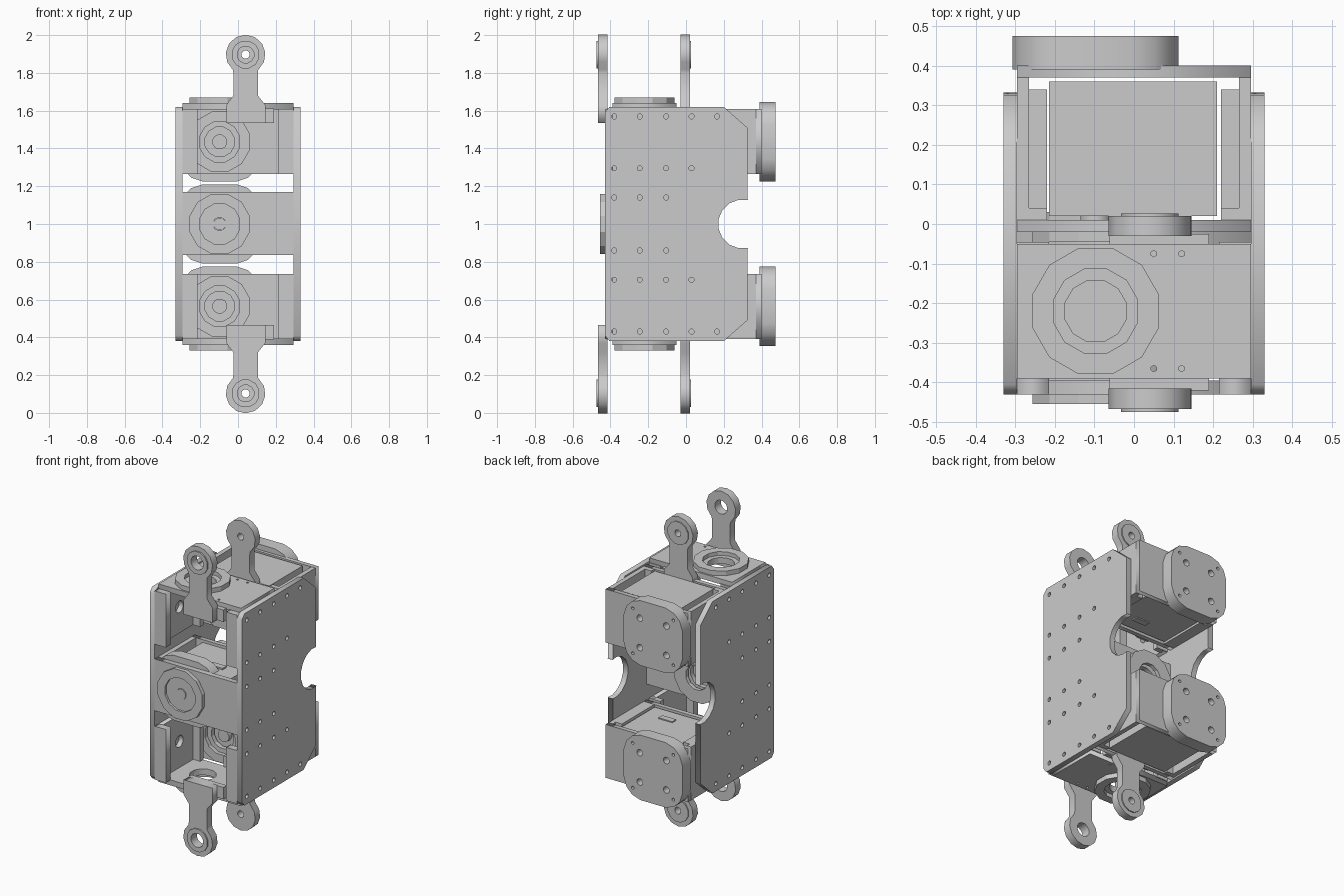
import bpy, bmesh, math
from mathutils import Matrix, Vector

if "Cube" in bpy.data.objects:
    bpy.data.objects.remove(bpy.data.objects["Cube"])

AX = {'x': ((0, 1, 0), (0, 0, 1), (1, 0, 0)),
      'y': ((1, 0, 0), (0, 0, 1), (0, -1, 0)),
      'z': ((1, 0, 0), (0, 1, 0), (0, 0, 1))}


def frame(axis, loc):
    m = Matrix(AX[axis]).transposed().to_4x4()
    m.translation = Vector(loc)
    return m


def add(name, me):
    o = bpy.data.objects.new(name, me)
    bpy.context.collection.objects.link(o)
    return o


def box(name, x, y, z):
    bm = bmesh.new()
    bmesh.ops.create_cube(bm, size=1)
    for v in bm.verts:
        v.co = [(r[0] + r[1]) / 2 + c * (r[1] - r[0]) for r, c in zip((x, y, z), v.co)]
    me = bpy.data.meshes.new(name)
    bm.to_mesh(me)
    bm.free()
    return add(name, me)


def circ(u, v, r, n=12):
    return [(u + r * math.cos(math.tau * (i + .5) / n), v + r * math.sin(math.tau * (i + .5) / n)) for i in range(n)]


def rect(u, v):
    return [(u[0], v[0]), (u[1], v[0]), (u[1], v[1]), (u[0], v[1])]


def plate(name, axis, outline, lo, hi, holes=()):
    """Flat outline with holes, extruded from lo to hi along the axis."""
    cu = bpy.data.curves.new(name, 'CURVE')
    cu.dimensions, cu.fill_mode, cu.extrude = '2D', 'BOTH', (hi - lo) / 2
    for loop in [outline, *holes]:
        s = cu.splines.new('POLY')
        s.points.add(len(loop) - 1)
        for p, c in zip(s.points, loop):
            p.co = (*c, 0, 1)
        s.use_cyclic_u = True
    tmp = add(name, cu)
    bpy.context.view_layer.update()
    me = bpy.data.meshes.new_from_object(tmp.evaluated_get(bpy.context.evaluated_depsgraph_get()))
    bpy.data.objects.remove(tmp)
    loc = Vector((0, 0, 0))
    loc['xyz'.index(axis)] = (lo + hi) / 2
    me.transform(frame(axis, loc))
    me.name = name
    return add(name, me)


def lathe(name, axis, loc, profile, n=12):
    """Closed (radius, height) profile spun around the axis."""
    bm = bmesh.new()
    rings = [[bm.verts.new((r * math.cos(math.tau * (i + .5) / n), r * math.sin(math.tau * (i + .5) / n), h))
              for i in range(n)] for r, h in profile]
    for a, b in zip(rings, rings[1:] + rings[:1]):
        for i in range(n):
            j = (i + 1) % n
            bm.faces.new((a[i], a[j], b[j], b[i]))
    bmesh.ops.recalc_face_normals(bm, faces=bm.faces)
    me = bpy.data.meshes.new(name)
    bm.to_mesh(me)
    bm.free()
    me.transform(frame(axis, loc))
    return add(name, me)


RING = [(.165, 0), (.165, .05), (.11, .05), (.11, .025), (.08, .025), (.08, 0)]
CX, VY, UZ = -.097, -.22, 1.435        # shaft x, vertical shaft y, upper motor z


def flange_disc(name, z, lo, hi):
    q = [(.21, .09), (.19, .15), (.15, .19), (.09, .21)]
    pts = []
    for k in range(4):
        c, s = round(math.cos(k * math.pi / 2)), round(math.sin(k * math.pi / 2))
        pts += [(CX + u * c - v * s, z + u * s + v * c) for u, v in q]
    corners = [(a, b) for a in (-1, 1) for b in (-1, 1)]
    holes = [circ(CX + a * .095, z + b * .095, .022, 8) for a, b in corners]
    holes += [circ(CX + a * .145, z + b * .145, .01, 6) for a, b in corners]
    return plate(name, 'y', pts, lo, hi, holes)


# ---- upper half, mirrored to the lower half at the end
upper = []
zr = (1.265, 1.61)

# motor with its frame
upper.append(box("motor_body", (-.215, .21), (.02, .36), (1.275, 1.605)))
upper.append(box("motor_socket", (.0, .1), (.1, .14), (1.268, 1.28)))
upper.append(plate("motor_front_plate", 'y', rect((-.295, .295), zr), -.02, .01,
                   [circ(CX, UZ, .08)]))
upper.append(plate("motor_rear_plate", 'y', rect((-.295, .295), zr), .37, .40,
                   [circ(CX, UZ, .08)]))
upper.append(lathe("motor_ring", 'y', (CX, .005, UZ), RING))
upper.append(plate("motor_shaft", 'y', circ(CX, UZ, .04), -.01, .03))
upper.append(flange_disc("motor_rear_disc", UZ, .39, .475))

# side walls, posts and shelves of the motor frame and the leg bracket
for s in (-1, 1):
    def xr(a, b):
        return tuple(sorted((s * a, s * b)))
    upper.append(box("motor_frame_wall", xr(.265, .295), (.01, .37), zr))
    upper.append(box("motor_frame_shelf", xr(.22, .295), (.01, .34), (1.265, 1.295)))
    upper.append(box("motor_frame_post", xr(.22, .295), (.01, .04), zr))
    upper.append(plate("leg_bracket_wall", 'x', rect((-.39, -.05), zr), *xr(.265, .295),
                       [circ(-.22, UZ, .04, 8)]))
    upper.append(plate("leg_bracket_front_post", 'y', rect(xr(.215, .295), zr), -.43, -.385))
    upper.append(box("leg_bracket_rear_post", xr(.215, .295), (-.08, -.045), zr))

# leg bracket cap with its bearing ring
cap_holes = [circ(CX, VY, .08)] + [circ(.05 + a * .07, VY + .145 * b, .008, 6) for a in (0, 1) for b in (-1, 1)]
upper.append(plate("leg_bracket_cap", 'z', rect((-.295, .295), (-.39, -.05)), 1.605, 1.64, cap_holes))
upper.append(lathe("leg_bracket_ring", 'z', (CX, VY, 1.62), RING))

# two arms with eyes
EX, EZ = .04, 1.897
for nm, y0, y1, hole in (("front_arm", -.467, -.415, .045), ("rear_arm", -.03, .02, .022)):
    eye = [(EX + .105 * math.sin(a), EZ + .105 * math.cos(a))
           for a in [math.radians(-140 + 280 * i / 10) for i in range(11)]]
    out = eye + [(EX + .065, 1.80), (EX + .065, 1.68), (.145, 1.63), (.145, 1.535),
                 (-.062, 1.535), (-.062, 1.63), (EX - .065, 1.68), (EX - .065, 1.80)]
    upper.append(plate(nm, 'y', out, y0, y1, [circ(EX, EZ, hole)]))
    b0, b1 = (y0 - .008, y0) if nm == "front_arm" else (y1, y1 + .007)
    upper.append(plate(nm + "_boss", 'y', circ(EX, EZ, .075), b0, b1, [circ(EX, EZ, hole)]))
upper.append(box("front_arm_mount", (-.062, .19), (-.42, -.385), (1.535, 1.612)))
upper.append(box("rear_arm_mount", (-.062, .19), (-.06, -.025), (1.535, 1.612)))

# lower half as the mirror image
for o in upper:
    me = o.data.copy()
    me.transform(Matrix.Translation((0, 0, 2)) @ Matrix.Scale(-1, 4, (0, 0, 1)))
    me.flip_normals()
    add("lower_" + o.name.split('.')[0], me)

# ---- centre motor
zc = (.835, 1.17)
box("centre_motor_body", (-.215, .21), (-.385, -.055), (.845, 1.155))
box("centre_motor_socket", (.0, .1), (-.3, -.26), (1.15, 1.165))
plate("centre_front_plate", 'y', rect((-.295, .295), zc), -.43, -.395)
plate("centre_rear_plate", 'y', rect((-.295, .295), zc), -.05, -.02, [circ(CX, 1, .08)])
flange_disc("centre_motor_disc", 1.0, -.395, -.32)
lathe("centre_front_ring", 'y', (CX, -.405, 1), [(.165, 0), (.165, .05), (.11, .05), (.11, .035), (.035, .035), (.035, 0)])
plate("centre_shaft", 'y', circ(CX, 1, .035, 8), -.445, -.4)
lathe("centre_rear_ring", 'y', (CX, .03, 1), RING)
for s in (-1, 1):
    box("centre_side_wall", tuple(sorted((s * .265, s * .295))), (-.395, -.05), zc)

# ---- side plates with a round notch and rows of screw holes
notch = [(.30 + .13 * math.cos(math.radians(a)), 1 + .13 * math.sin(math.radians(a)))
         for a in [284 - 208 * i / 9 for i in range(10)]]
side = [(-.43, .41), (-.405, .38), (.2, .38), (.325, .49), (.325, .87)] + notch + \
       [(.325, 1.13), (.325, 1.51), (.2, 1.62), (-.405, 1.62), (-.43, 1.59)]
rows = [(.57, (-.38, -.245, -.105, .03, .165)), (.295, (-.38, -.245, -.105, .03)), (.14, (-.38, -.245, -.105))]
screws = [circ(y, 1 + f * dz, .014, 8) for dz, ys in rows for y in ys for f in (-1, 1)]
for s in (-1, 1):
    plate("side_plate", 'x', side, *sorted((s * .295, s * .33)), screws)
